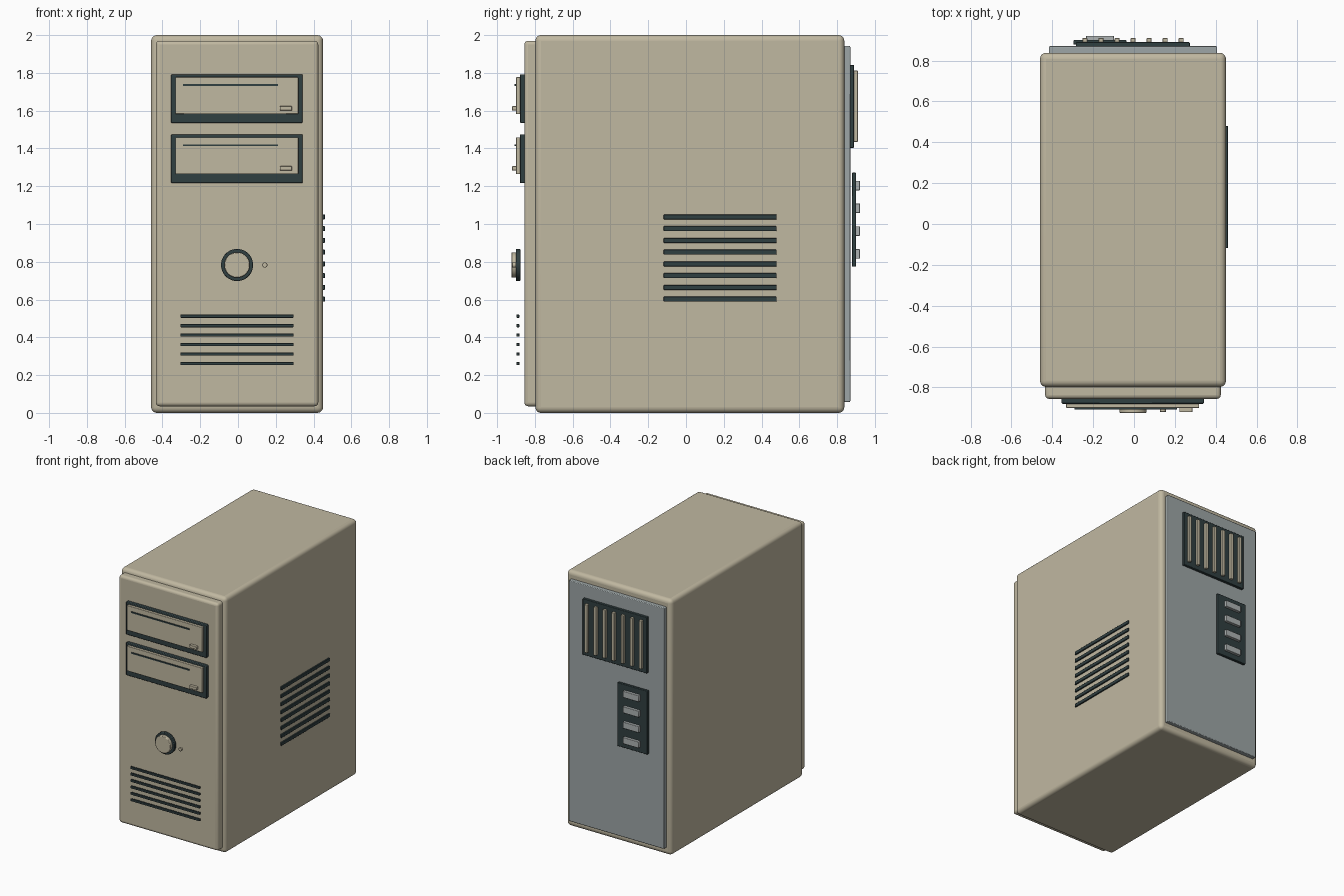
import bpy
import math

cube = bpy.data.objects.get("Cube")
if cube:
    bpy.data.objects.remove(cube, do_unlink=True)


def material(name, rgb):
    mat = bpy.data.materials.new(name)
    mat.use_nodes = True
    mat.diffuse_color = (*rgb, 1)
    mat.node_tree.nodes["Principled BSDF"].inputs["Base Color"].default_value = (*rgb, 1)
    return mat


BEIGE = material("beige plastic", (0.53, 0.48, 0.355))
DARK = material("dark slate plastic", (0.03, 0.05, 0.053))
GREY = material("grey metal", (0.34, 0.38, 0.385))
LIGHT = material("light grey metal", (0.42, 0.45, 0.45))


def finish(obj, name, mat, bevel, segments):
    obj.name = name
    obj.data.materials.append(mat)
    if bevel:
        mod = obj.modifiers.new("rounded edges", 'BEVEL')
        mod.width = bevel
        mod.segments = segments
    bpy.ops.object.shade_smooth_by_angle(angle=math.radians(35))
    return obj


def box(name, x, y, z, mat, bevel=0.003, segments=2):
    """Rounded box from its (low, high) range on each axis."""
    bpy.ops.mesh.primitive_cube_add(size=1, location=[sum(r) / 2 for r in (x, y, z)])
    obj = bpy.context.object
    obj.scale = [r[1] - r[0] for r in (x, y, z)]
    bpy.ops.object.transform_apply(location=False, rotation=False, scale=True)
    return finish(obj, name, mat, bevel, segments)


def disc(name, x, z, radius, y, mat, bevel=0.004):
    """Round part facing the front, spanning the range y."""
    bpy.ops.mesh.primitive_cylinder_add(
        vertices=48, radius=radius, depth=y[1] - y[0],
        location=(x, sum(y) / 2, z), rotation=(math.pi / 2, 0, 0))
    return finish(bpy.context.object, name, mat, bevel, 2)


def around(centre, size):
    return (centre - size / 2, centre + size / 2)


# Case and front and back panels
box("case_body", (-0.46, 0.45), (-0.797, 0.838), (0, 2), BEIGE, 0.03, 5)
box("front_panel", (-0.435, 0.425), (-0.856, -0.76), (0.035, 1.97), BEIGE, 0.02, 4)
box("back_panel", (-0.417, 0.407), (0.82, 0.87), (0.058, 1.942), GREY, 0.005)

# Drive bays
for i, z in enumerate((1.535, 1.217)):
    tag = ("upper", "lower")[i]
    box(f"{tag}_drive_frame", (-0.354, 0.342), (-0.88, -0.85), (z, z + 0.257), DARK, 0.005)
    box(f"{tag}_drive_face", (-0.332, 0.319), (-0.9, -0.875), (z + 0.047, z + 0.242), BEIGE)
    box(f"{tag}_drive_slot", (-0.29, 0.211), (-0.907, -0.895), around(z + 0.2, 0.01), DARK, 0)
    box(f"{tag}_eject_button", (0.222, 0.286), (-0.921, -0.895), (z + 0.066, z + 0.089), BEIGE)

# Power button and indicator
disc("power_ring", -0.005, 0.783, 0.085, (-0.9, -0.877), DARK)
disc("power_button", -0.005, 0.783, 0.067, (-0.924, -0.89), BEIGE)
disc("power_light", 0.142, 0.783, 0.014, (-0.92, -0.9), BEIGE, 0.002)

# Front and side vents
for i in range(6):
    box(f"front_vent_{i + 1}", (-0.305, 0.295), (-0.898, -0.882),
        around(0.261 + i * 0.0502, 0.017), DARK)
for i in range(8):
    box(f"side_vent_{i + 1}", (0.44, 0.46), (-0.118, 0.48),
        around(0.602 + i * 0.0622, 0.026), DARK)

# Expansion slots
box("expansion_frame", (-0.285, 0.273), (0.865, 0.89), (1.403, 1.842), DARK, 0.004)
for i in range(7):
    box(f"expansion_cover_{i + 1}", around(-0.24 + i * 0.0785, 0.024), (0.885, 0.91),
        (1.435, 1.812), BEIGE)

# Connector plate
box("connector_plate", (-0.296, -0.036), (0.878, 0.9), (0.775, 1.272), DARK, 0.004)
for i in range(4):
    box(f"connector_{i + 1}", around(-0.166, 0.137), (0.895, 0.921),
        around(0.842 + i * 0.1205, 0.05), LIGHT)
